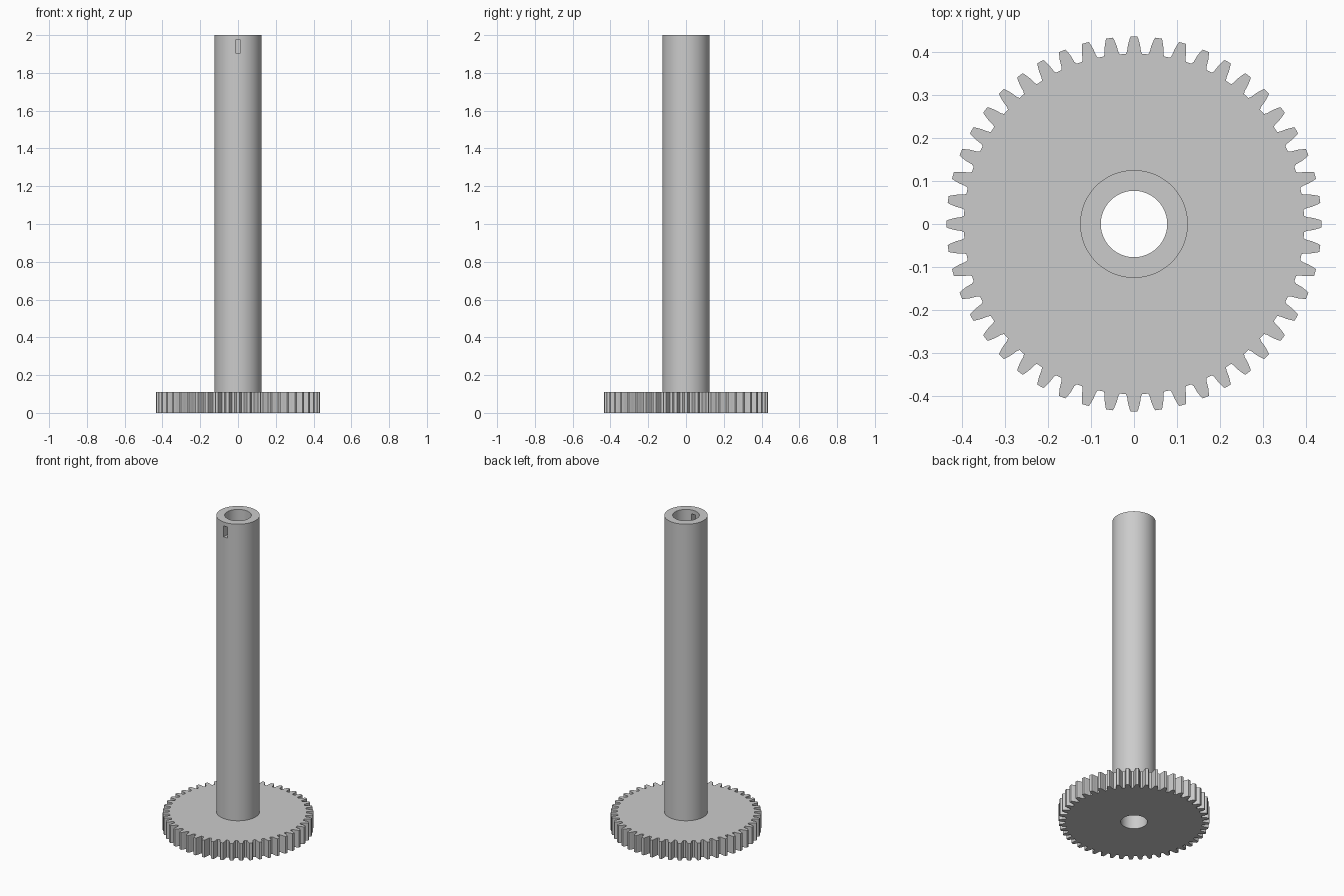
import bpy
import bmesh
import math

cube = bpy.data.objects.get("Cube")
if cube:
    bpy.data.objects.remove(cube, do_unlink=True)

TEETH = 48
GEAR_TOP, SHAFT_TOP = 0.11, 2.0
SHAFT_R, BORE_R = 0.125, 0.077

# Half of one tooth: (half width, radius) from tip to root
half_tooth = [(0.008, 0.435), (0.010, 0.430), (0.014, 0.416),
              (0.016, 0.401), (0.019, 0.395)]
tooth = [(-w, r) for w, r in reversed(half_tooth)] + half_tooth

# Toothed outline as (angle, radius), one tooth centred on each pitch step
outline = []
for i in range(TEETH):
    centre = 2 * math.pi * i / TEETH
    outline += [(centre + math.asin(w / r), r) for w, r in tooth]


def circle(radius):
    step = 2 * math.pi / len(outline)
    start = outline[0][0]
    return [(start + step * i, radius) for i in range(len(outline))]


# Closed one-piece section: gear rim, web, shaft wall, top rim, bore
rings = [(outline, 0), (outline, GEAR_TOP),
         (circle(SHAFT_R), GEAR_TOP), (circle(SHAFT_R), SHAFT_TOP),
         (circle(BORE_R), SHAFT_TOP), (circle(BORE_R), 0)]

bm = bmesh.new()
loops = [[bm.verts.new((r * math.cos(a), r * math.sin(a), z)) for a, r in ring]
         for ring, z in rings]
count = len(outline)
for k, low in enumerate(loops):
    high = loops[(k + 1) % len(loops)]
    for i in range(count):
        j = (i + 1) % count
        bm.faces.new((low[i], low[j], high[j], high[i]))
bmesh.ops.recalc_face_normals(bm, faces=bm.faces)
mesh = bpy.data.meshes.new("gear_shaft")
bm.to_mesh(mesh)
bm.free()
gear = bpy.data.objects.new("gear_shaft", mesh)
bpy.context.collection.objects.link(gear)

# Plain grey material
grey = bpy.data.materials.new("light grey")
grey.use_nodes = True
colour = (0.6, 0.6, 0.6, 1)
grey.diffuse_color = colour
grey.node_tree.nodes["Principled BSDF"].inputs["Base Color"].default_value = colour
mesh.materials.append(grey)

# Small slot through the front wall into the bore
bpy.ops.mesh.primitive_cube_add(size=1, location=(0, -0.1, 1.94))
cutter = bpy.context.object
cutter.name = "slot_cutter"
cutter.scale = (0.028, 0.2, 0.07)
cutter.hide_render = True
cutter.data.materials.append(grey)

bpy.ops.object.select_all(action="DESELECT")
gear.select_set(True)
bpy.context.view_layer.objects.active = gear
cut = gear.modifiers.new("slot", "BOOLEAN")
cut.operation = "DIFFERENCE"
cut.solver = "EXACT"
cut.object = cutter
bpy.ops.object.modifier_apply(modifier=cut.name)
bpy.data.objects.remove(cutter, do_unlink=True)

bpy.ops.object.shade_smooth_by_angle(angle=math.radians(30))
